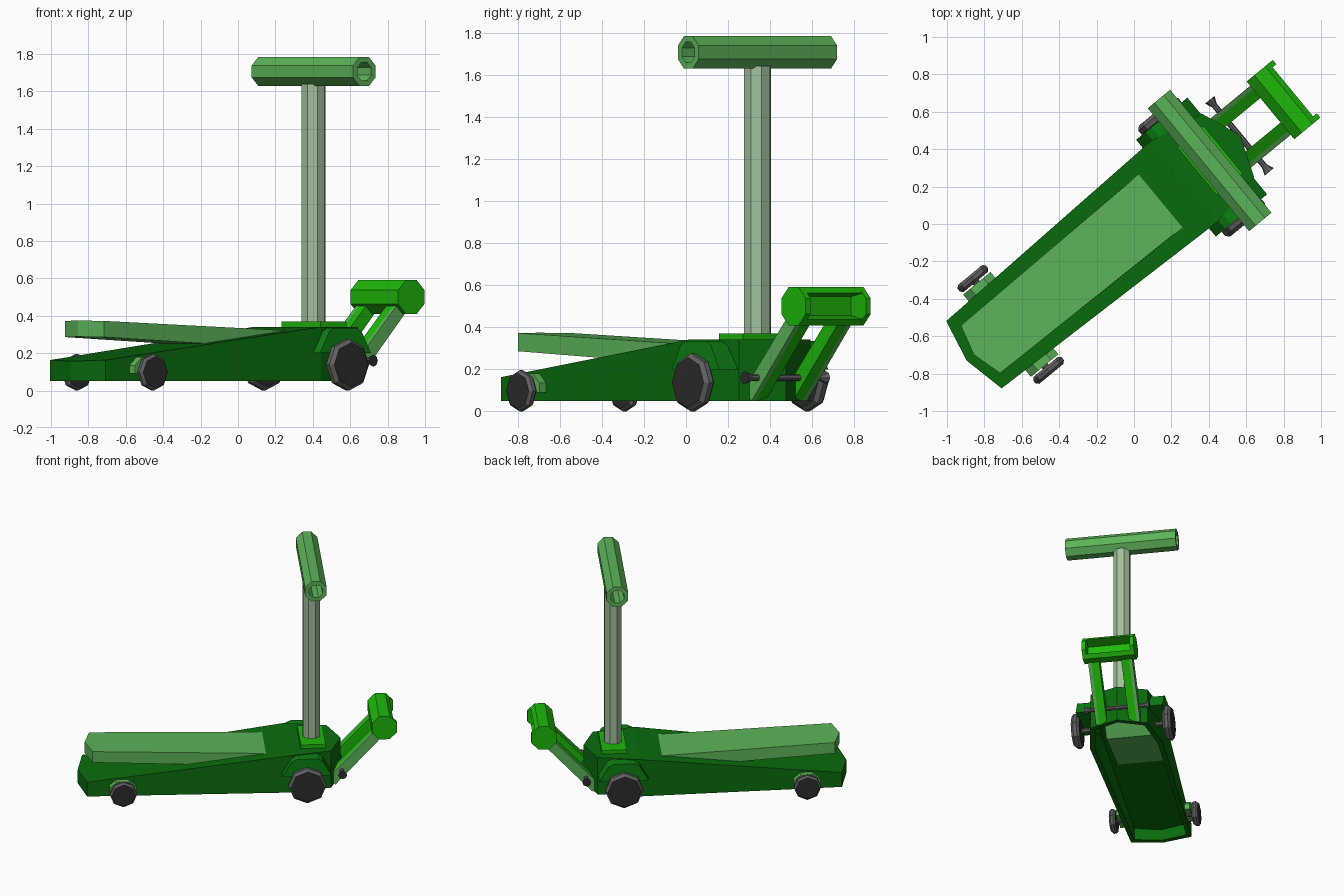
import bpy, bmesh, math
from mathutils import Matrix, Vector

if "Cube" in bpy.data.objects:
    bpy.data.objects.remove(bpy.data.objects["Cube"])

# The jack is modelled along local u (length) / v (width), then turned in plan
TURN = Matrix.Rotation(math.radians(39.5), 4, 'Z') @ Matrix.Translation((0, 0.005, 0))

def material(name, r, g, b):
    m = bpy.data.materials.new(name)
    m.diffuse_color = (r, g, b, 1)
    m.use_nodes = True
    m.node_tree.nodes["Principled BSDF"].inputs["Base Color"].default_value = m.diffuse_color
    return m

DARK = material("dark green", 0.003, 0.152, 0.004)
MID = material("mid green", 0.004, 0.220, 0.006)
BRIGHT = material("bright green", 0.013, 0.480, 0.003)
SOFT = material("soft green", 0.108, 0.455, 0.100)
PALE = material("pale grey green", 0.36, 0.52, 0.33)
TYRE = material("tyre black", 0.026, 0.026, 0.026)
STEEL = material("steel grey", 0.12, 0.115, 0.12)

def build(name, verts, faces, mats, rule=None):
    bm = bmesh.new()
    vs = [bm.verts.new(TURN @ Vector(v)) for v in verts]
    for f in faces:
        bm.faces.new([vs[i] for i in f])
    bmesh.ops.recalc_face_normals(bm, faces=bm.faces)
    bm.normal_update()
    if rule:
        for f in bm.faces:
            f.material_index = rule(TURN.to_3x3().inverted() @ f.normal)
    me = bpy.data.meshes.new(name)
    bm.to_mesh(me)
    bm.free()
    for m in mats:
        me.materials.append(m)
    ob = bpy.data.objects.new(name, me)
    bpy.context.collection.objects.link(ob)
    return ob

def loft(name, rings, mats, rule=None, caps=True, closed=False):
    """Skin between rings of equal point count."""
    n, k = len(rings[0]), len(rings)
    verts = [p for r in rings for p in r]
    faces = []
    for a in range(k if closed else k - 1):
        b = (a + 1) % k
        for i in range(n):
            j = (i + 1) % n
            faces.append((a * n + i, a * n + j, b * n + j, b * n + i))
    if caps and not closed:
        faces += [tuple(range(n)), tuple(range((k - 1) * n, k * n))]
    return build(name, verts, faces, mats, rule)

def across(name, profile, v0, v1, mat):
    """Extrude a (u, z) profile across the width."""
    return loft(name, [[(u, v, z) for u, z in profile] for v in (v0, v1)], [mat])

def oct_ring(u, v, z, r, phase=0.0):
    return [(u + r * math.cos(phase + i * math.pi / 4), v,
             z + r * math.sin(phase + i * math.pi / 4)) for i in range(8)]

FLAT = math.pi / 8

# Body: open-bottomed shell, wedge top that levels out at the front
half = [(-1.155, 0), (-1.105, -0.233), (0.35, -0.28), (0.655, -0.22), (0.74, 0)]
plan = half + [(u, -v) for u, v in half[3:0:-1]]
top_z = lambda u: 0.16 + (min(u, 0.35) + 1.13) * 0.181 / 1.48
inner = [(-0.2 + (u + 0.2) * 0.96, v * 0.86) for u, v in plan]
rings = [[(u, v, top_z(u)) for u, v in plan], [(u, v, 0.05) for u, v in plan],
         [(u, v, 0.05) for u, v in inner], [(u, v, top_z(u) - 0.02) for u, v in inner]]
verts = [p for r in rings for p in r]
faces = [(a * 8 + i, a * 8 + (i + 1) % 8, a * 8 + 8 + (i + 1) % 8, a * 8 + 8 + i)
         for a in range(3) for i in range(8)]
for o in (0, 24):
    faces += [tuple(o + i for i in (0, 1, 2, 6, 7)), tuple(o + i for i in (2, 3, 4, 5, 6))]
build("body_shell", verts, faces, [DARK])

# Sloping pad that sinks into the body
def pad_ring(front, z, slope):
    plan = [(-1.105, 0), (-1.06, -0.165), (front, -0.185), (front, 0.185), (-1.06, 0.165)]
    return [(u, v, z - slope * (u + 1.1)) for u, v in plan]

loft("sloping_pad", [pad_ring(0.17, 0.288, 0.050), pad_ring(0.27, 0.374, 0.041)], [SOFT])

# Post, its base plate and the cross handle
plate = [(0.44, -0.165), (0.62, -0.165), (0.62, 0.165), (0.44, 0.165)]
loft("post_base_plate", [[(u, v, z) for u, v in plate] for z in (0.33, 0.37)], [BRIGHT])
loft("post", [[(0.528 + 0.067 * math.cos(FLAT + i * math.pi / 4),
                0.067 * math.sin(FLAT + i * math.pi / 4), z) for i in range(8)]
              for z in (0.36, 1.64)], [PALE])
loft("cross_handle", [oct_ring(0.528, v, 1.706, r, FLAT) for v, r in
                      ((-0.426, 0.084), (0.426, 0.084), (0.426, 0.052), (-0.426, 0.052))],
     [SOFT], closed=True)

# Wheels with bevelled rims, wheel brackets and fenders
dark_ends = lambda n: 0 if abs(n.y) > 0.8 else 1

def wheel(name, u, v, r, t, side):
    steps = ((-t, 0.86), (-t * 0.4, 1), (t * 0.4, 1), (t, 0.86))
    loft(name, [oct_ring(u, side * (v + d), r, r * k) for d, k in steps], [TYRE, STEEL],
         rule=dark_ends)

for side, word in ((-1, "right"), (1, "left")):
    wheel("front_wheel_" + word, 0.473, 0.352, 0.138, 0.032, side)
    wheel("rear_wheel_" + word, -0.85, 0.318, 0.098, 0.024, side)
    across("front_fender_" + word, [(0.295, 0.2), (0.36, 0.315), (0.40, 0.335),
                                    (0.55, 0.335), (0.585, 0.315), (0.65, 0.2)],
           side * 0.2, side * 0.335, MID)
    across("rear_bracket_" + word, [(-0.945, 0.09), (-0.945, 0.135), (-0.895, 0.18),
                                    (-0.805, 0.18), (-0.755, 0.135), (-0.755, 0.09)],
           side * 0.22, side * 0.285, SOFT)
    # Short axle stubs
    loft("front_stub_" + word, [oct_ring(0.473, side * v, 0.138, 0.02)
                                for v in (0.23, 0.34)], [STEEL])
    loft("rear_stub_" + word, [oct_ring(-0.85, side * v, 0.098, 0.02)
                               for v in (0.22, 0.31)], [STEEL])
    # Lifting arms: bright inner bar with a soft green outer cheek
    arm = [(0.63, 0.10), (0.97, 0.462), (1.02, 0.41), (0.69, 0.05)]
    across("arm_" + word, arm, side * 0.085, side * 0.145, BRIGHT)
    across("arm_cheek_" + word, arm, side * 0.145, side * 0.17, SOFT)
    # Cradle end caps and axle knobs
    loft("cradle_cap_" + word, [oct_ring(1.04, side * v, 0.5, 0.098, FLAT)
                                for v in (0.17, 0.2)], [BRIGHT])
    loft("axle_knob_" + word, [oct_ring(0.735, side * v, 0.16, r)
                               for v, r in ((0.205, 0.014), (0.25, 0.032))],
         [TYRE, STEEL], rule=dark_ends)

loft("arm_axle", [oct_ring(0.735, s * 0.21, 0.16, 0.016) for s in (-1, 1)], [STEEL])

# Cradle bar: octagon with its front hollowed into a channel
octagon = [(u, z) for u, _, z in oct_ring(1.04, 0, 0.5, 0.098, FLAT)]
across("cradle_bar", octagon[1:7] + [(1.105, 0.438), (1.02, 0.455), (1.02, 0.545),
                                     (1.105, 0.562)], -0.172, 0.172, BRIGHT)
